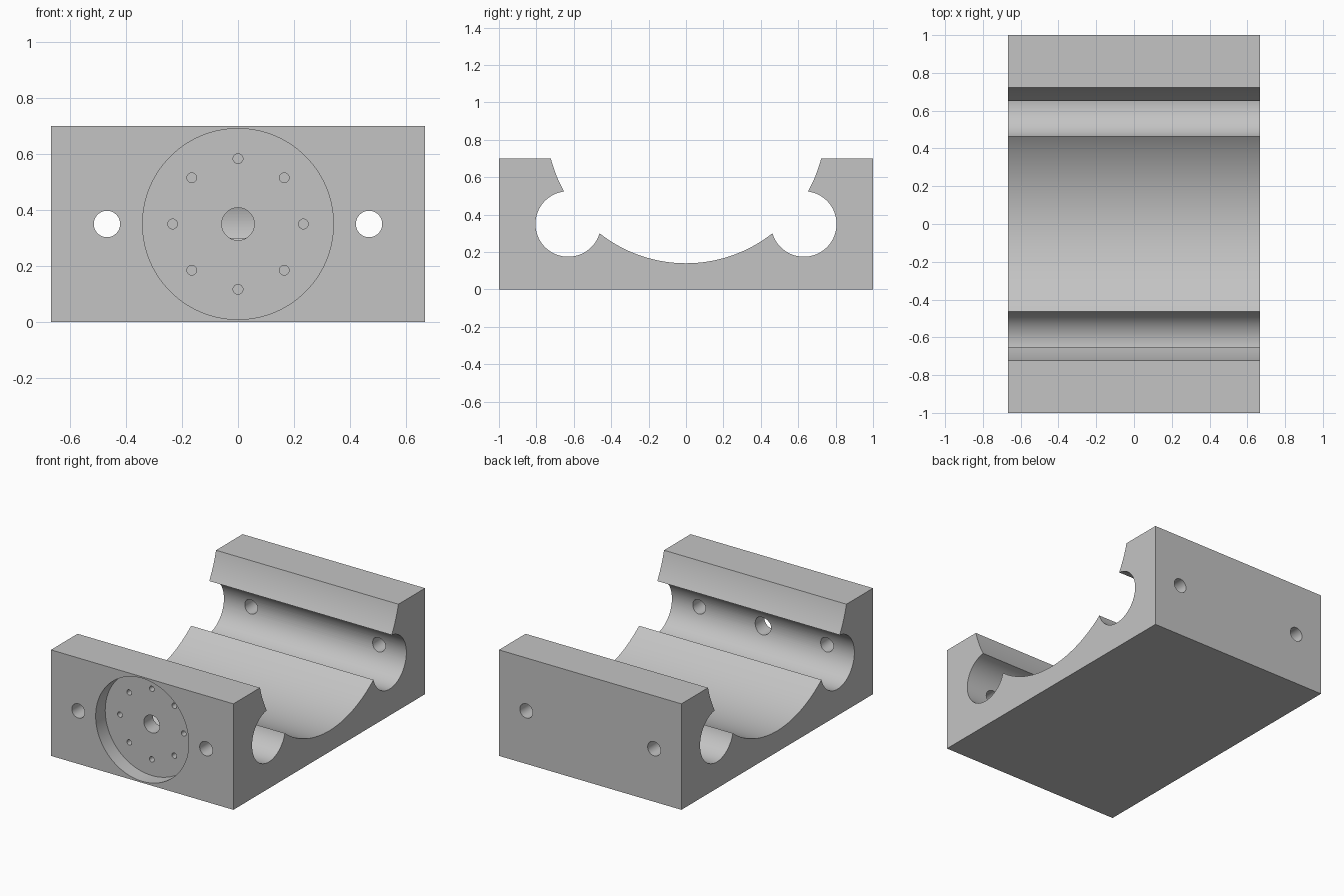
import bpy
from math import pi, sin, cos, radians
from mathutils import Vector

cube = bpy.data.objects.get("Cube")
if cube:
    bpy.data.objects.remove(cube, do_unlink=True)

AXIS_Z = 0.35          # height of every bore axis
WALL_Y = 0.63          # centre of the side channels

grey = bpy.data.materials.new("light_grey")
grey.use_nodes = True
colour = (0.55, 0.55, 0.55, 1)
grey.diffuse_color = colour
grey.node_tree.nodes["Principled BSDF"].inputs["Base Color"].default_value = colour

# Solid block
bpy.ops.mesh.primitive_cube_add(size=1, location=(0, 0, 0.35))
block = bpy.context.object
block.name = "cradle_block"
block.scale = (1.333, 2, 0.7)
bpy.ops.object.transform_apply(location=True, rotation=False, scale=True)
block.data.materials.append(grey)


def bore(start, end, radius, sides):
    """Cut a round hole between two points on the block."""
    start, end = Vector(start), Vector(end)
    axis = end - start
    bpy.ops.mesh.primitive_cylinder_add(
        vertices=sides, radius=radius, depth=axis.length,
        location=(start + end) / 2,
        rotation=axis.to_track_quat('Z', 'Y').to_euler())
    cutter = bpy.context.object
    cutter.name = "bore_cutter"
    cutter.hide_render = True
    cutter.data.materials.append(grey)
    cut = block.modifiers.new("bore", 'BOOLEAN')
    cut.operation = 'DIFFERENCE'
    cut.solver = 'EXACT'
    cut.object = cutter
    bpy.context.view_layer.objects.active = block
    bpy.ops.object.modifier_apply(modifier=cut.name)
    bpy.data.objects.remove(cutter, do_unlink=True)


# Wide trough and the two side channels along x
bore((-1, 0, 0.886), (1, 0, 0.886), 0.746, 160)
for side in (-1, 1):
    bore((-1, side * WALL_Y, AXIS_Z), (1, side * WALL_Y, AXIS_Z), 0.175, 96)

# Mounting holes through both end walls
for x in (-0.467, 0.467):
    for side in (-1, 1):
        bore((x, side * 1.1, AXIS_Z), (x, side * WALL_Y, AXIS_Z), 0.047, 48)

# Round recess in the front with a central bore
bore((0, -1.1, AXIS_Z), (0, -0.9, AXIS_Z), 0.34, 128)
bore((0, -0.95, AXIS_Z), (0, -WALL_Y, AXIS_Z), 0.058, 48)

# Ring of blind bolt holes in the recess floor
for i in range(8):
    a = i * pi / 4
    x, z = 0.233 * cos(a), AXIS_Z + 0.233 * sin(a)
    bore((x, -0.95, z), (x, -0.84, z), 0.0175, 24)

# Smooth bores, crisp edges
bpy.ops.object.select_all(action='DESELECT')
block.select_set(True)
bpy.context.view_layer.objects.active = block
bpy.ops.object.shade_smooth_by_angle(angle=radians(30))
